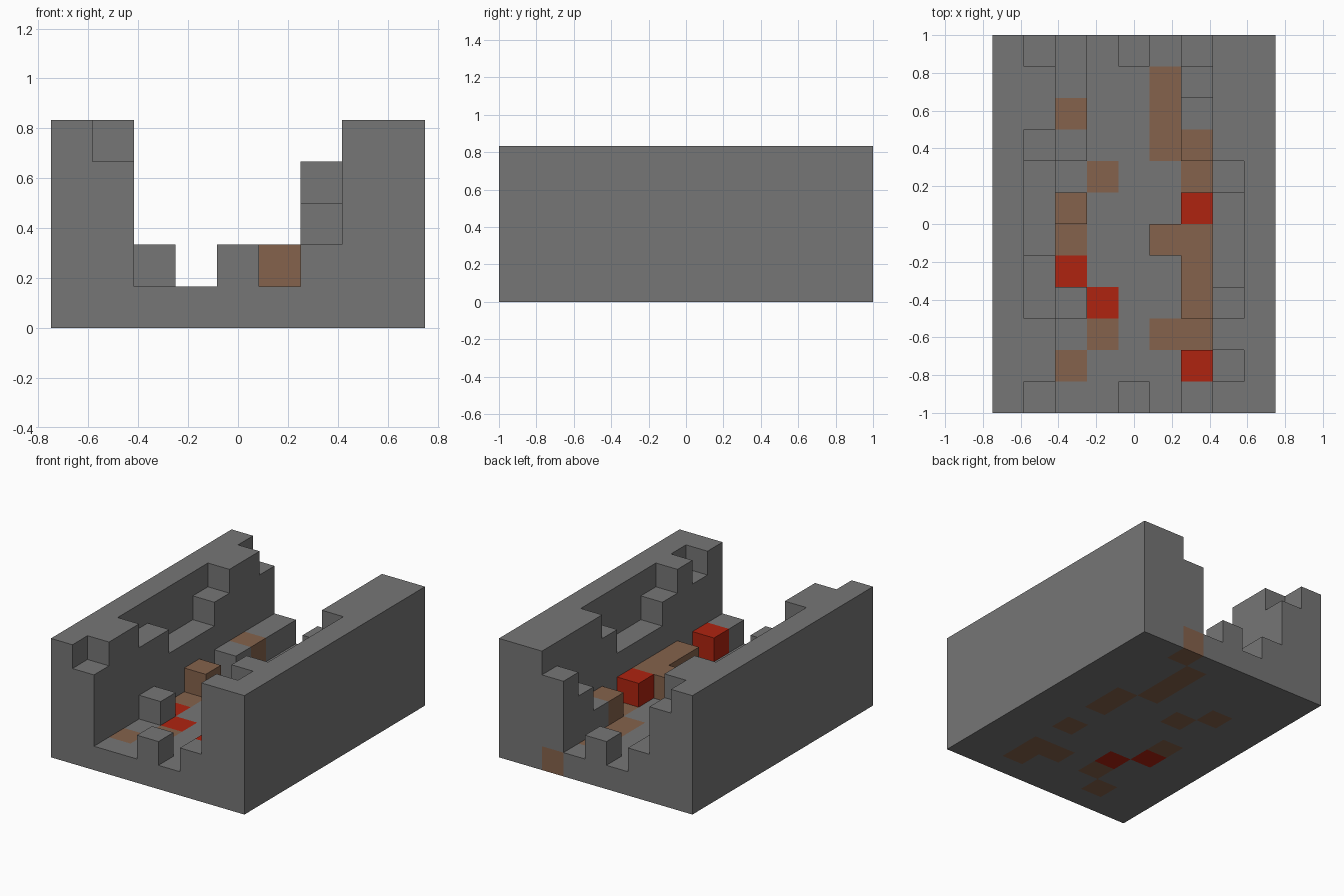
import bpy
import bmesh
from mathutils import Vector

cube = bpy.data.objects.get("Cube")
if cube:
    bpy.data.objects.remove(cube, do_unlink=True)

U = 1 / 6                      # block size
COLS, ROWS = 9, 12


def material(name, rgb):
    mat = bpy.data.materials.new(name)
    mat.use_nodes = True
    mat.diffuse_color = (*rgb, 1)
    bsdf = next(n for n in mat.node_tree.nodes if n.type == 'BSDF_PRINCIPLED')
    bsdf.inputs["Base Color"].default_value = (*rgb, 1)
    bsdf.inputs["Roughness"].default_value = 0.9
    return mat


MATERIALS = [material("stone_grey", (0.18, 0.18, 0.18)),
             material("earth_brown", (0.235, 0.123, 0.072)),
             material("bright_red", (0.43, 0.017, 0.005))]
BROWN, RED = 1, 2

# Block heights along each lane, front to back
flat, full = "1" * ROWS, "5" * ROWS
lanes = [full, "455443334554", "111211212222", flat, "211111111112",
         "111112111111", "221222212234", "545433345555", full]
cells = {(i, j, k) for i, lane in enumerate(lanes)
         for j, h in enumerate(lane) for k in range(int(h))}

# Coloured blocks: (layer, column, colour) -> rows
patches = {
    (0, 2, BROWN): (1, 5, 8), (0, 2, RED): (4,),
    (0, 3, BROWN): (2, 7), (0, 3, RED): (3,),
    (0, 5, BROWN): (2, 8, 9, 10),
    (0, 6, BROWN): (1, 2, 4, 6, 7, 11),
    (1, 2, BROWN): (6, 9),
    (1, 5, BROWN): (5,),
    (1, 6, BROWN): (3, 4, 5, 8), (1, 6, RED): (1, 6),
}
colour = {(i, j, k): c for (k, i, c), rows in patches.items() for j in rows}


def build_part(name, columns, layers):
    """Make one object from the exposed sides of its blocks."""
    bm = bmesh.new()
    for cell in sorted(cells):
        if cell[0] not in columns or cell[2] not in layers:
            continue
        centre = Vector(cell) + Vector((0.5, 0.5, 0.5))
        for axis in range(3):
            for sign in (-1, 1):
                n = Vector((0, 0, 0))
                n[axis] = sign
                if tuple(int(a + b) for a, b in zip(cell, n)) in cells:
                    continue
                u = Vector((0, 0, 0))
                u[(axis + 1) % 3] = 0.5
                v = n.cross(u)
                mid = centre + n / 2
                corners = (mid - u - v, mid + u - v, mid + u + v, mid - u + v)
                face = bm.faces.new([
                    bm.verts.new(((p.x - COLS / 2) * U, (p.y - ROWS / 2) * U, p.z * U))
                    for p in corners])
                face.material_index = colour.get(cell, 0)
    bmesh.ops.remove_doubles(bm, verts=bm.verts, dist=0.001)
    mesh = bpy.data.meshes.new(name)
    bm.to_mesh(mesh)
    bm.free()
    for mat in MATERIALS:
        mesh.materials.append(mat)
    obj = bpy.data.objects.new(name, mesh)
    bpy.context.collection.objects.link(obj)


upper = range(1, 5)
build_part("floor", range(COLS), (0,))
build_part("right_wall", (0, 1), upper)
build_part("left_wall", (7, 8), upper)
build_part("right_ledges", (2,), upper)
build_part("centre_posts", (4,), upper)
build_part("left_ledges", (5, 6), upper)
